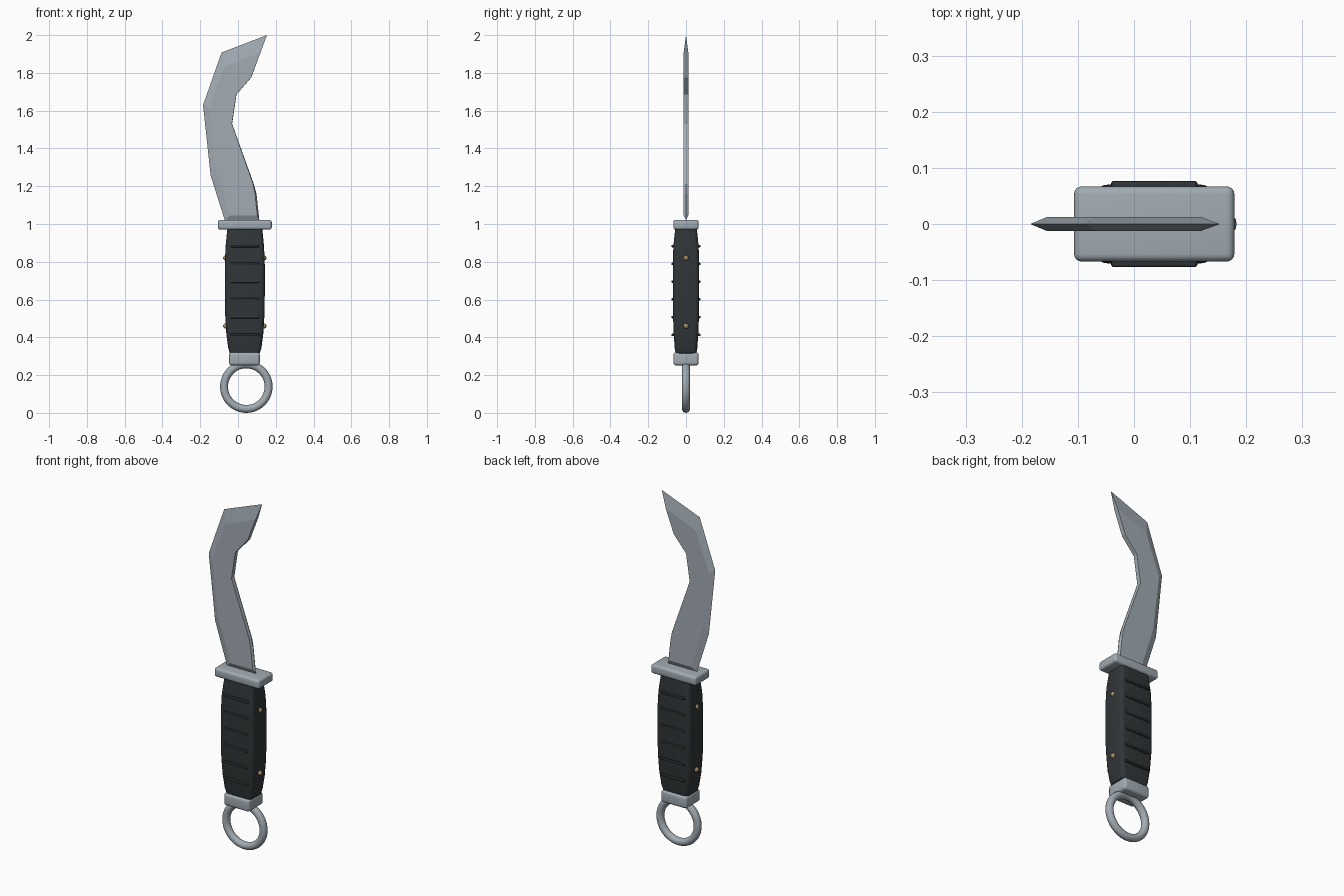
import bpy, bmesh
from math import radians, cos, sin, pi

if "Cube" in bpy.data.objects:
    bpy.data.objects.remove(bpy.data.objects["Cube"])


def material(name, rgb):
    m = bpy.data.materials.new(name)
    m.diffuse_color = (*rgb, 1)
    m.use_nodes = True
    m.node_tree.nodes["Principled BSDF"].inputs["Base Color"].default_value = m.diffuse_color
    return m


STEEL = material("steel", (0.36, 0.41, 0.45))
RUBBER = material("dark_rubber", (0.03, 0.036, 0.039))
BRASS = material("brass", (0.4, 0.27, 0.12))
CX = 0.036  # middle of the handle


def finish(name, bm, mat, smooth=True):
    bmesh.ops.recalc_face_normals(bm, faces=bm.faces)
    me = bpy.data.meshes.new(name)
    bm.to_mesh(me)
    bm.free()
    me.materials.append(mat)
    if smooth:
        me.shade_smooth()
        me.set_sharp_from_angle(angle=radians(35))
    ob = bpy.data.objects.new(name, me)
    bpy.context.collection.objects.link(ob)
    return ob


def rounded_box(name, center, size, r, mat, segments=4):
    bm = bmesh.new()
    bmesh.ops.create_cube(bm, size=1)
    bmesh.ops.scale(bm, vec=size, verts=bm.verts)
    bmesh.ops.translate(bm, vec=center, verts=bm.verts)
    bmesh.ops.bevel(bm, geom=bm.edges[:], offset=r, segments=segments,
                    profile=0.5, affect='EDGES')
    return finish(name, bm, mat)


# Blade: thin outer edge at y = 0, raised flats on both sides
edge = [(-.07, 1.02), (-.145, 1.257), (-.185, 1.63), (-.087, 1.908), (.153, 2.0),
        (.07, 1.775), (-.008, 1.685), (-.031, 1.53), (.083, 1.213), (.098, 1.16), (.113, 1.02)]
flat = [(-.04, 1.045), (-.117, 1.29), (-.155, 1.61), (-.07, 1.833), (.119, 1.907),
        (.069, 1.775), (-.009, 1.685), (-.032, 1.53), (.08, 1.212), (.09, 1.16), (.102, 1.045)]
bm = bmesh.new()
rim = [bm.verts.new((x, 0, z)) for x, z in edge]
for side in (-1, 1):
    inner = [bm.verts.new((x, side * .0125, z)) for x, z in flat]
    bm.faces.new(inner)
    for i in range(len(rim)):
        j = (i + 1) % len(rim)
        bm.faces.new((rim[i], rim[j], inner[j], inner[i]))
finish("blade", bm, STEEL, smooth=False)

# Guard and pommel block
rounded_box("guard", (CX, 0, .996), (.286, .134, .052), .014, STEEL)
rounded_box("pommel", (.034, 0, .286), (.163, .134, .07), .015, STEEL)

# Grip: rounded rectangle sections (z, half width, half depth) swept upward
sections = [(.31, .068, .046), (.318, .08, .056), (.345, .088, .06), (.42, .098, .065),
            (.52, .104, .069), (.64, .106, .07), (.78, .106, .07), (.88, .102, .067),
            (.94, .096, .061), (.975, .092, .057)]
bm = bmesh.new()
rings = []
for z, hx, hy in sections:
    r, ring = .022, []
    for q, (sx, sy) in enumerate([(1, 1), (-1, 1), (-1, -1), (1, -1)]):
        for k in range(6):
            a = q * pi / 2 + k * pi / 10
            ring.append(bm.verts.new((CX + sx * (hx - r) + r * cos(a),
                                      sy * (hy - r) + r * sin(a), z)))
    rings.append(ring)
for a, b in zip(rings, rings[1:]):
    for i in range(len(a)):
        j = (i + 1) % len(a)
        bm.faces.new((a[i], a[j], b[j], b[i]))
bm.faces.new(rings[0])
bm.faces.new(rings[-1])
finish("grip", bm, RUBBER)

# Grip ridges on the front and back
for n in range(6):
    for side, label in ((-1, "front"), (1, "back")):
        rounded_box(f"grip_ridge_{label}_{n + 1}", (CX, side * .068, .413 + n * .094),
                    (.154, .018, .014), .005, RUBBER, 2)

# Brass rivets on the narrow sides
for z, level in ((.46, "lower"), (.82, "upper")):
    for side, label in ((-1, "left"), (1, "right")):
        bm = bmesh.new()
        bmesh.ops.create_uvsphere(bm, u_segments=16, v_segments=10, radius=.014)
        bmesh.ops.translate(bm, vec=(CX + side * .101, 0, z), verts=bm.verts)
        finish(f"rivet_{level}_{label}", bm, BRASS)

# Finger ring
bpy.ops.mesh.primitive_torus_add(location=(.044, 0, .139), rotation=(radians(90), 0, 0),
                                 major_radius=.118, minor_radius=.021,
                                 major_segments=48, minor_segments=16)
ring = bpy.context.object
ring.name = "finger_ring"
ring.data.materials.append(STEEL)
ring.data.shade_smooth()
